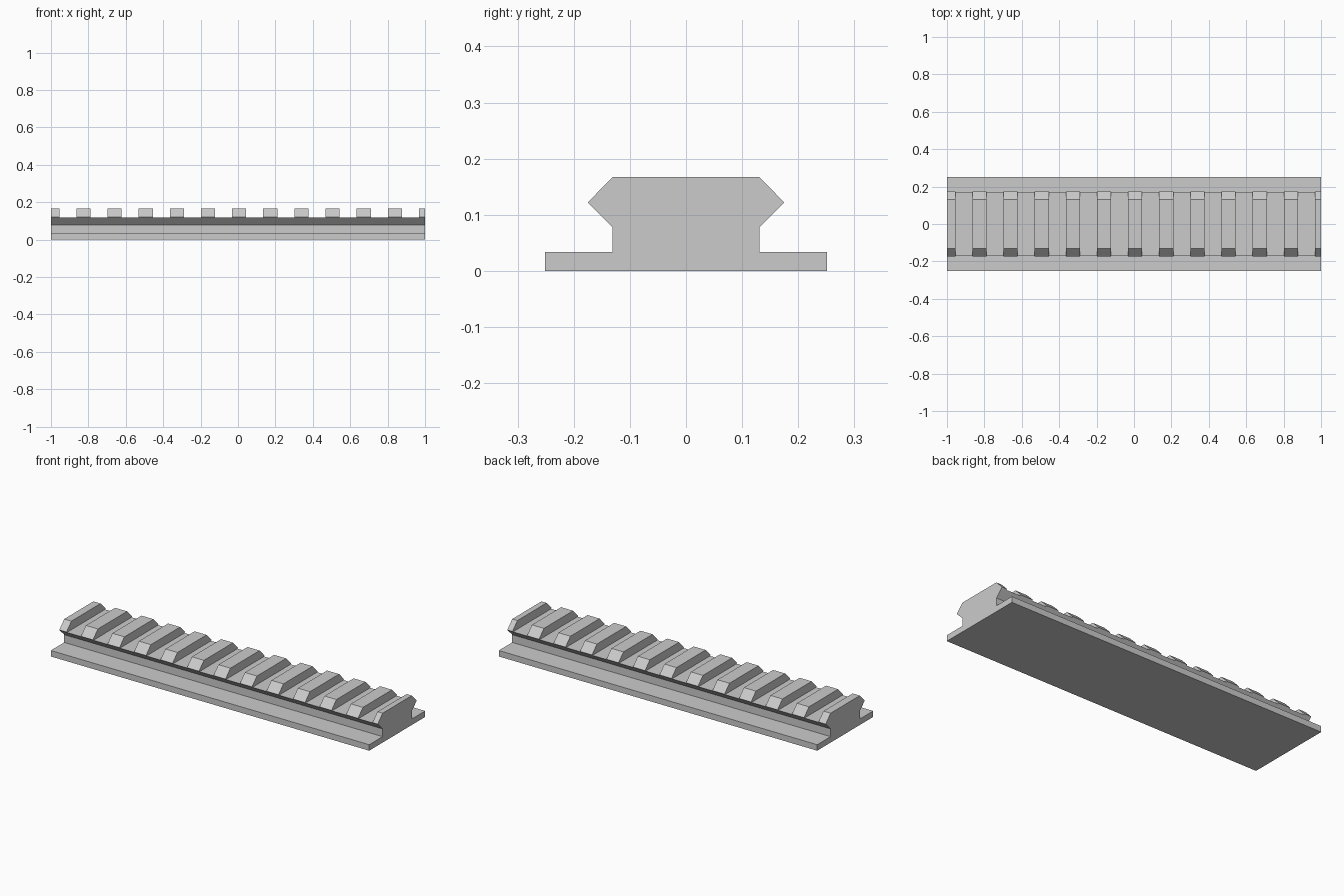
import bpy
import bmesh

cube = bpy.data.objects.get("Cube")
if cube:
    bpy.data.objects.remove(cube, do_unlink=True)

LENGTH = 2.0
SLOT_COUNT, SLOT_START, SLOT_WIDTH, PITCH = 12, -0.955, 0.091, 0.1665
SLOT_FLOOR = 0.118

# Plain grey finish
grey = bpy.data.materials.new("light_grey")
grey.diffuse_color = (0.6, 0.6, 0.6, 1)
grey.use_nodes = True
grey.node_tree.nodes["Principled BSDF"].inputs["Base Color"].default_value = (0.6, 0.6, 0.6, 1)


def add_object(name, bm):
    bmesh.ops.recalc_face_normals(bm, faces=bm.faces)
    mesh = bpy.data.meshes.new(name)
    bm.to_mesh(mesh)
    bm.free()
    mesh.materials.append(grey)
    obj = bpy.data.objects.new(name, mesh)
    bpy.context.collection.objects.link(obj)
    return obj


# Rail: half cross-section mirrored across the middle, extruded along x
half = [(0.251, 0), (0.251, 0.034), (0.131, 0.034), (0.131, 0.078),
        (0.175, 0.122), (0.131, 0.167)]
outline = half + [(-y, z) for y, z in reversed(half)]
bm = bmesh.new()
end = bm.faces.new([bm.verts.new((-LENGTH / 2, y, z)) for y, z in outline])
extruded = bmesh.ops.extrude_face_region(bm, geom=[end], use_keep_orig=True)
moved = [v for v in extruded["geom"] if isinstance(v, bmesh.types.BMVert)]
bmesh.ops.translate(bm, verts=moved, vec=(LENGTH, 0, 0))
rail = add_object("slotted_rail", bm)

# Cutter: a row of evenly spaced blocks for the cross slots
bm = bmesh.new()
for i in range(SLOT_COUNT):
    block = bmesh.ops.create_cube(bm, size=1)["verts"]
    bmesh.ops.scale(bm, verts=block, vec=(SLOT_WIDTH, 0.6, 0.2))
    x = SLOT_START + SLOT_WIDTH / 2 + i * PITCH
    bmesh.ops.translate(bm, verts=block, vec=(x, 0, SLOT_FLOOR + 0.1))
cutter = add_object("slot_cutter", bm)
cutter.hide_render = True

# Cut the slots, keep the result and drop the cutter
cut = rail.modifiers.new("cross_slots", 'BOOLEAN')
cut.operation = 'DIFFERENCE'
cut.solver = 'EXACT'
cut.object = cutter
bpy.context.view_layer.update()
graph = bpy.context.evaluated_depsgraph_get()
result = bpy.data.meshes.new_from_object(rail.evaluated_get(graph))
rail.modifiers.clear()
rail.data = result
result.name = "slotted_rail"
result.materials.clear()
result.materials.append(grey)
for face in result.polygons:
    face.material_index = 0
bpy.data.objects.remove(cutter, do_unlink=True)
